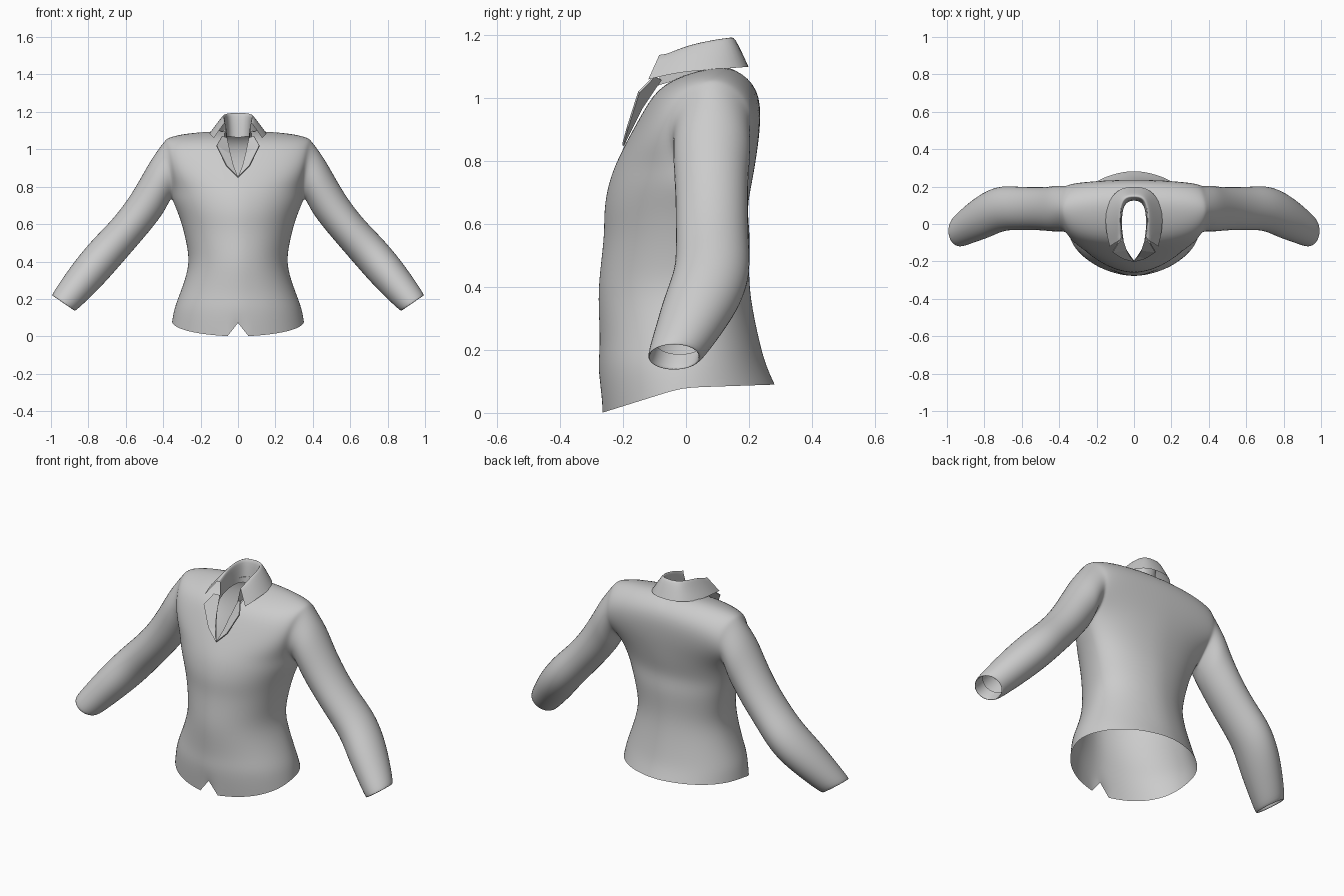
import bpy
import bmesh
from math import sin, cos, radians
from mathutils import Vector

if "Cube" in bpy.data.objects:
    bpy.data.objects.remove(bpy.data.objects["Cube"])

cloth = bpy.data.materials.new("grey cloth")
cloth.use_nodes = True
GREY = (0.6, 0.6, 0.6, 1)
cloth.diffuse_color = GREY
cloth.node_tree.nodes["Principled BSDF"].inputs["Base Color"].default_value = GREY

# Columns are closer together at the front opening
ANGLES = [radians(a) for a in (0, 9, 25, 42, 58, 74, 90)]


def arc(inner, outer):
    """Quarter oval from the centre line to the side."""
    a, b = Vector(inner), Vector(outer)
    points = []
    for t in ANGLES:
        bend = 1 - cos(t)
        points.append((a.x + (b.x - a.x) * sin(t),
                       a.y + (b.y - a.y) * bend,
                       a.z + (b.z - a.z) * bend))
    return points


def add_row(bm, points):
    return [bm.verts.new(p) for p in points]


def skin(bm, row_a, row_b, closed=False):
    """Join two rows of vertices with quads."""
    count = len(row_a)
    for i in range(count if closed else count - 1):
        j = (i + 1) % count
        bm.faces.new((row_a[i], row_a[j], row_b[j], row_b[i]))


def finish(bm, name, levels, thickness=0):
    """Make the object, mirror it across x and smooth it."""
    bmesh.ops.recalc_face_normals(bm, faces=bm.faces)
    mesh = bpy.data.meshes.new(name)
    bm.to_mesh(mesh)
    bm.free()
    mesh.materials.append(cloth)
    obj = bpy.data.objects.new(name, mesh)
    bpy.context.collection.objects.link(obj)
    mirror = obj.modifiers.new("mirror", 'MIRROR')
    mirror.use_clip = True
    mirror.merge_threshold = 0.002
    if thickness:
        solid = obj.modifiers.new("thickness", 'SOLIDIFY')
        solid.thickness = thickness
        solid.offset = 0
    if levels:
        sub = obj.modifiers.new("smooth", 'SUBSURF')
        sub.levels = sub.render_levels = levels
    bpy.ops.object.select_all(action='DESELECT')
    obj.select_set(True)
    bpy.context.view_layer.objects.active = obj
    if levels:
        bpy.ops.object.shade_smooth()
    return obj


# Body: rings from hem to armpit (height, half width, front y, back y)
RINGS = [(0.08, 0.357, -0.268, 0.283), (0.15, 0.345, -0.282, 0.255),
         (0.22, 0.317, -0.272, 0.235), (0.37, 0.262, -0.282, 0.203),
         (0.47, 0.272, -0.272, 0.2), (0.57, 0.295, -0.26, 0.205),
         (0.65, 0.32, -0.262, 0.193), (0.73, 0.355, -0.247, 0.21)]
# Chest and upper back: neck or centre end, then armhole end
CHEST = [((0, -0.225, 0.79), (0.345, 0, 0.79)),
         ((0, -0.195, 0.85), (0.355, -0.04, 0.87)),
         ((0.045, -0.135, 0.96), (0.37, -0.035, 0.95)),
         ((0.065, -0.08, 1.05), (0.385, 0.02, 1.02))]
SHOULDER = ((0.085, 0.07, 1.1), (0.395, 0.08, 1.055))
BACK = [((0, 0.225, 0.82), (0.35, 0.14, 0.79)),
        ((0, 0.238, 0.92), (0.36, 0.2, 0.86)),
        ((0, 0.235, 1.03), (0.37, 0.205, 0.95)),
        ((0, 0.16, 1.1), (0.385, 0.15, 1.025))]
# Sleeve: upper edge x z, lower edge x z, front y, back y; ends turn inside
SLEEVE = [(0.46, 0.96, 0.375, 0.7, -0.045, 0.21),
          (0.515, 0.86, 0.395, 0.66, -0.04, 0.2),
          (0.588, 0.735, 0.45, 0.585, -0.035, 0.2),
          (0.678, 0.62, 0.54, 0.48, -0.035, 0.2),
          (0.77, 0.53, 0.635, 0.37, -0.035, 0.21),
          (0.86, 0.425, 0.705, 0.29, -0.075, 0.18),
          (0.935, 0.32, 0.785, 0.21, -0.1, 0.12),
          (1.003, 0.217, 0.872, 0.127, -0.128, 0.05),
          (0.99, 0.215, 0.878, 0.14, -0.115, 0.037),
          (0.955, 0.265, 0.84, 0.185, -0.1, 0.06)]

bm = bmesh.new()
crease = bm.verts.layers.float.new("crease_vert")
previous = None
for i, (z, width, front, back) in enumerate(RINGS):
    side = (width, 0.1 * z - 0.02, z)
    front_z, back_z = (0, 0.09) if i == 0 else (z, z)
    front_arc = arc((0, front, front_z), side)
    back_arc = arc((0, back, back_z), side)
    ring = add_row(bm, front_arc + back_arc[-2::-1])
    if previous:
        skin(bm, previous, ring)
    else:
        # Notch at the front of the hem
        ring[0].co.z = 0.072
        ring[0][crease] = ring[1][crease] = 1
    previous = ring

half = len(ANGLES)
shoulder = add_row(bm, arc(*SHOULDER))
chest_rows = [ring[:half]] + [add_row(bm, arc(*r)) for r in CHEST] + [shoulder]
back_rows = [ring[:half - 2:-1]] + [add_row(bm, arc(*r)) for r in BACK] + [shoulder]
for rows in (chest_rows, back_rows):
    for lower, upper in zip(rows, rows[1:]):
        skin(bm, lower, upper)
chest_rows[2][0][crease] = 1

# Sleeve grows out of the armhole loop
loop = [r[-1] for r in chest_rows] + [r[-1] for r in back_rows[-2:0:-1]]
for ux, uz, lx, lz, front, back in SLEEVE:
    top, low = Vector((ux, 0, uz)), Vector((lx, 0, lz))
    middle, reach = (top + low) / 2, (low - top) / 2 * 1.03
    points = []
    for i in range(len(loop)):
        t = radians(360 * i / len(loop))
        y = (front + back) / 2 - (back - front) / 2 * 1.04 * sin(t)
        points.append(middle + reach * cos(t) + Vector((0, y, 0)))
    ring = add_row(bm, points)
    skin(bm, loop, ring, closed=True)
    loop = ring
finish(bm, "shirt_body", 2)

# Collar: stand foot, inner fold, outer fold, fall edge, from back to front
COLLAR = [
    ((0, 0.13, 1.06), (0, 0.14, 1.195), (0, 0.155, 1.2), (0, 0.203, 1.1)),
    ((0.05, 0.115, 1.07), (0.05, 0.135, 1.195), (0.06, 0.15, 1.202), (0.09, 0.19, 1.1)),
    ((0.065, 0.05, 1.07), (0.07, 0.07, 1.185), (0.08, 0.08, 1.192), (0.15, 0.1, 1.092)),
    ((0.065, -0.03, 1.06), (0.07, -0.01, 1.165), (0.08, -0.01, 1.172), (0.155, -0.02, 1.085)),
    ((0.055, -0.09, 1.04), (0.065, -0.07, 1.13), (0.075, -0.085, 1.138), (0.13, -0.12, 1.06))]
# Lapel: inner edge and outer edge, from the bottom of the opening upwards
LAPEL = [((0, -0.2, 0.85), (0.005, -0.2, 0.855)),
         ((0.025, -0.17, 0.91), (0.06, -0.185, 0.91)),
         ((0.04, -0.14, 0.97), (0.115, -0.15, 1.02)),
         ((0.06, -0.08, 1.06), (0.085, -0.1, 1.07))]

for name, stations, levels in (("collar", COLLAR, 2), ("lapels", LAPEL, 0)):
    bm = bmesh.new()
    crease = bm.verts.layers.float.new("crease_vert")
    rows = [add_row(bm, s) for s in stations]
    for a, b in zip(rows, rows[1:]):
        skin(bm, a, b)
    # Keep the collar points crisp
    for v in rows[-1]:
        v[crease] = 1
    finish(bm, name, levels, 0 if levels else 0.006)
